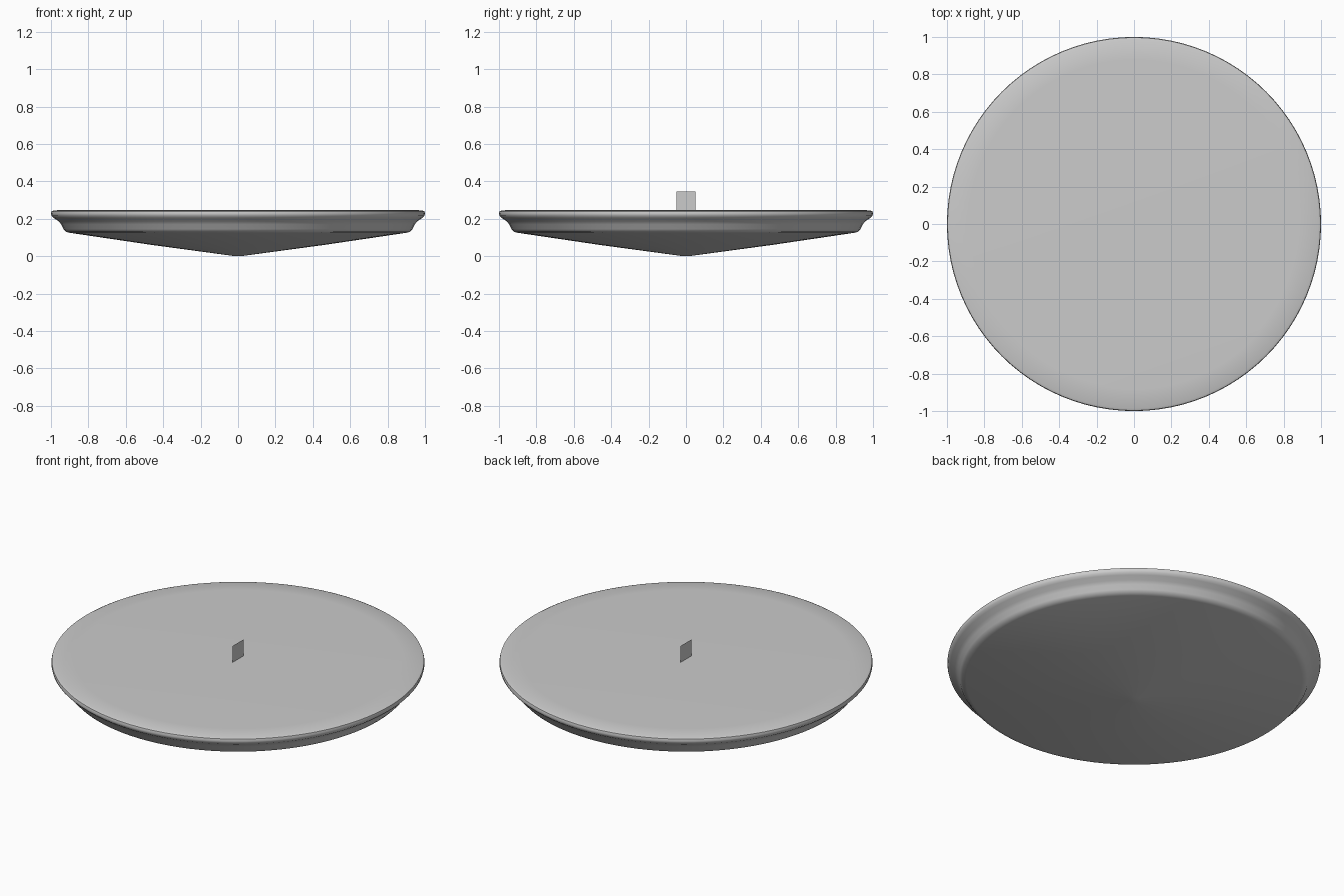
import bpy, bmesh, math
from mathutils import Matrix, Vector

cube = bpy.data.objects.get("Cube")
if cube:
    bpy.data.objects.remove(cube, do_unlink=True)

grey = bpy.data.materials.new("light grey")
grey.use_nodes = True
grey.diffuse_color = (0.6, 0.6, 0.6, 1)
grey.node_tree.nodes["Principled BSDF"].inputs["Base Color"].default_value = grey.diffuse_color


def add_object(name, bm):
    mesh = bpy.data.meshes.new(name)
    bm.to_mesh(mesh)
    bm.free()
    mesh.materials.append(grey)
    obj = bpy.data.objects.new(name, mesh)
    bpy.context.collection.objects.link(obj)
    return obj


# Shallow dish: shallow cone below, flared side, rounded lip, flat top
profile = [(0, 0), (0.03, 0.002), (0.46, 0.06), (0.9, 0.125), (0.92, 0.13),
           (0.933, 0.145), (0.945, 0.17), (0.96, 0.187), (0.985, 0.204),
           (0.997, 0.216), (1, 0.228), (0.997, 0.24), (0.985, 0.245),
           (0.88, 0.248), (0, 0.248)]
bm = bmesh.new()
verts = [bm.verts.new((r, 0, z)) for r, z in profile]
edges = [bm.edges.new(pair) for pair in zip(verts, verts[1:])]
bmesh.ops.spin(bm, geom=verts + edges, axis=(0, 0, 1), cent=(0, 0, 0),
               angle=math.tau, steps=96)
bmesh.ops.remove_doubles(bm, verts=bm.verts, dist=0.0005)
bmesh.ops.recalc_face_normals(bm, faces=bm.faces)
dish = add_object("dish", bm)
bpy.ops.object.select_all(action="DESELECT")
dish.select_set(True)
bpy.context.view_layer.objects.active = dish
bpy.ops.object.shade_smooth_by_angle(angle=math.radians(40))

# Small upright square tab, a single sheet facing sideways
bm = bmesh.new()
bmesh.ops.create_grid(bm, x_segments=1, y_segments=1, size=0.05,
                      matrix=Matrix.Translation(Vector((0, 0, 0.295)))
                      @ Matrix.Rotation(math.pi / 2, 4, "Y"))
add_object("centre_tab", bm)
